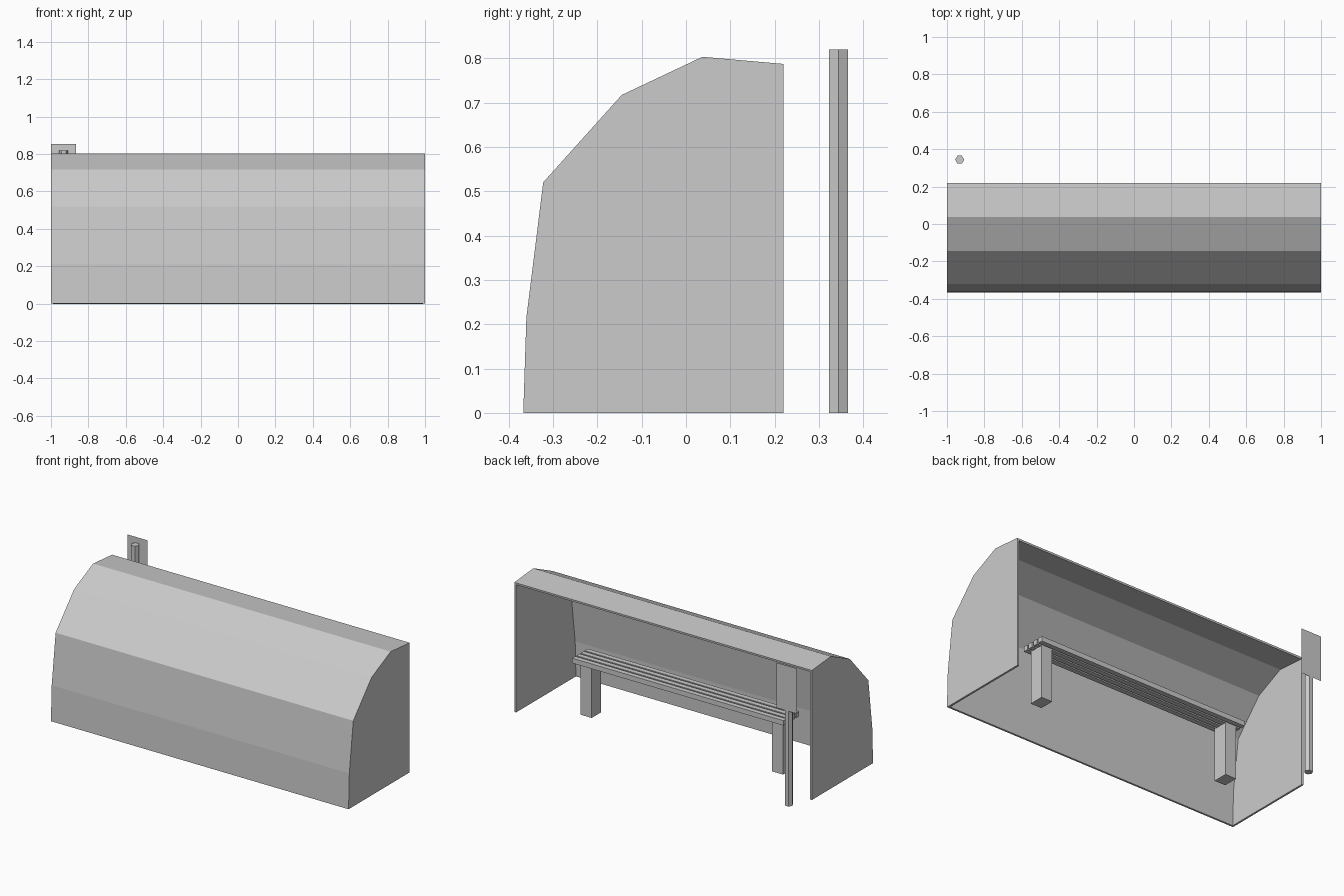
import bpy, bmesh
from math import radians

if "Cube" in bpy.data.objects:
    bpy.data.objects.remove(bpy.data.objects["Cube"])


def make_object(name, bm):
    bmesh.ops.recalc_face_normals(bm, faces=bm.faces[:])
    mesh = bpy.data.meshes.new(name)
    bm.to_mesh(mesh)
    bm.free()
    obj = bpy.data.objects.new(name, mesh)
    bpy.context.collection.objects.link(obj)
    return obj


def box(name, x0, x1, y0, y1, z0, z1):
    bm = bmesh.new()
    bmesh.ops.create_cube(bm, size=1)
    for v in bm.verts:
        v.co.x = x0 + (v.co.x + 0.5) * (x1 - x0)
        v.co.y = y0 + (v.co.y + 0.5) * (y1 - y0)
        v.co.z = z0 + (v.co.z + 0.5) * (z1 - z0)
    return make_object(name, bm)


# Shelter shell: side profile extruded along x, open at the bottom and back
profile = [(-0.367, 0), (-0.36, 0.215), (-0.322, 0.52), (-0.145, 0.717),
           (0.037, 0.803), (0.22, 0.787), (0.22, 0)]
bm = bmesh.new()
end = bm.faces.new([bm.verts.new((-1, y, z)) for y, z in profile])
ret = bmesh.ops.extrude_face_region(bm, geom=[end], use_keep_orig=True)
moved = [g for g in ret["geom"] if isinstance(g, bmesh.types.BMVert)]
bmesh.ops.translate(bm, verts=moved, vec=(2, 0, 0))
bmesh.ops.recalc_face_normals(bm, faces=bm.faces[:])
openings = [f for f in bm.faces
            if all(v.co.z < 0.001 for v in f.verts)
            or all(v.co.y > 0.219 for v in f.verts)]
bmesh.ops.delete(bm, geom=openings, context="FACES")
shell = make_object("shelter_shell", bm)
wall = shell.modifiers.new("wall_thickness", "SOLIDIFY")
wall.thickness = 0.012
wall.offset = -1
wall.use_even_offset = True

# Bench legs
for side, x in (("left", -0.643), ("right", 0.643)):
    box(f"bench_leg_{side}", x - 0.037, x + 0.037, -0.05, 0.04, 0, 0.322)

# Bench seat slats
for i in range(4):
    y = -0.072 + i * 0.04
    box(f"seat_slat_{i + 1}", -0.71, 0.71, y, y + 0.03, 0.32, 0.35)

# Six-sided sign post
bpy.ops.mesh.primitive_cylinder_add(vertices=6, radius=0.0242, depth=0.82,
                                    location=(-0.932, 0.344, 0.41),
                                    rotation=(0, 0, radians(30)))
bpy.context.object.name = "sign_post"

# Flat sign plate on the post
bpy.ops.mesh.primitive_plane_add(size=1, location=(-0.9325, 0.366, 0.717),
                                 rotation=(radians(90), 0, 0))
sign = bpy.context.object
sign.name = "sign_plate"
sign.scale = (0.135, 0.275, 1)
